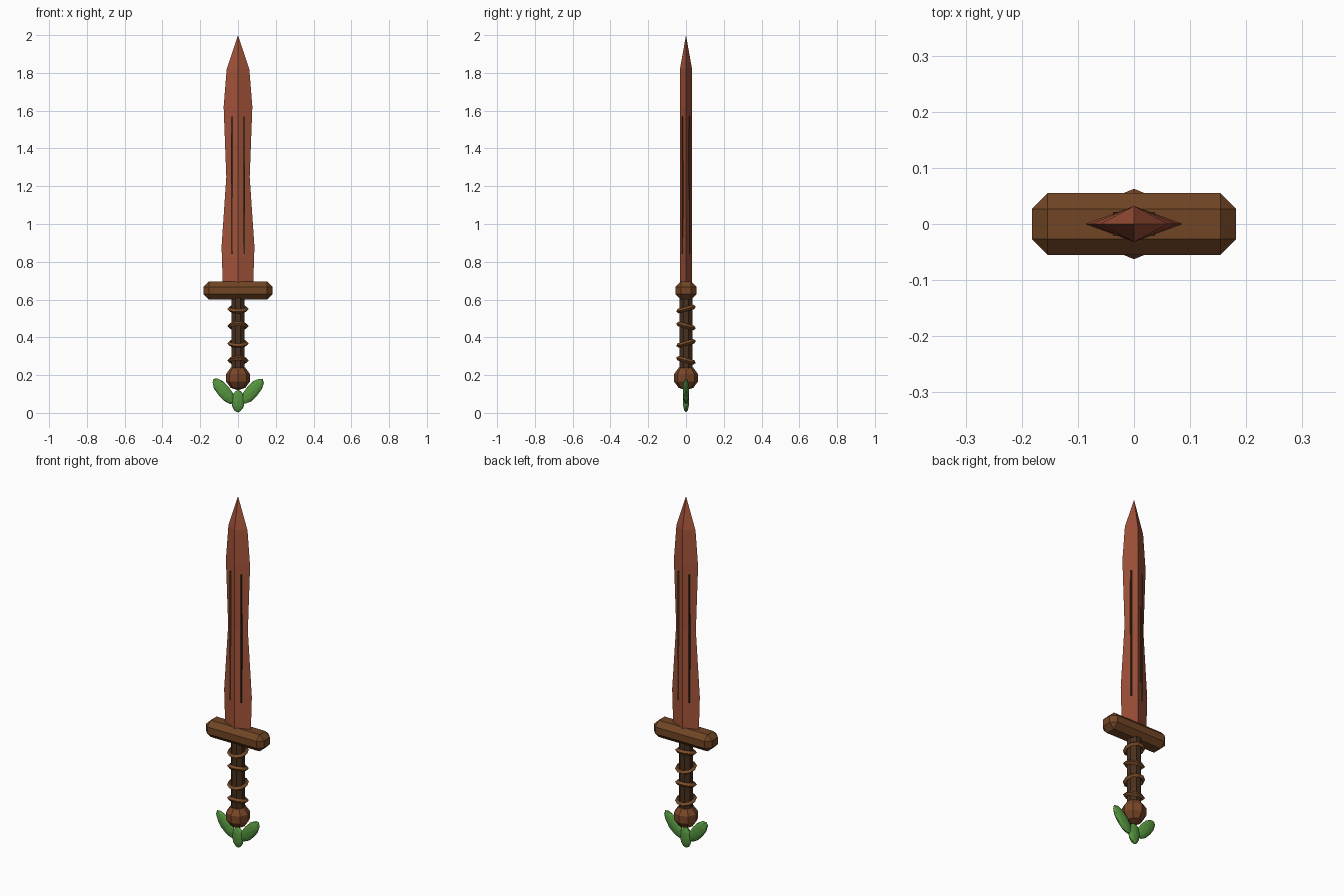
import bpy, bmesh
from math import radians
from mathutils import Matrix, Vector

cube = bpy.data.objects.get("Cube")
if cube:
    bpy.data.objects.remove(cube, do_unlink=True)


def material(name, rgb):
    mat = bpy.data.materials.new(name)
    mat.use_nodes = True
    mat.diffuse_color = (*rgb, 1)
    bsdf = mat.node_tree.nodes["Principled BSDF"]
    bsdf.inputs["Base Color"].default_value = (*rgb, 1)
    bsdf.inputs["Roughness"].default_value = 0.8
    return mat


RED = material("red wood", (0.36, 0.085, 0.042))
GROOVE = material("dark groove", (0.045, 0.02, 0.01))
BROWN = material("guard brown", (0.165, 0.06, 0.018))
POMMEL = material("pommel brown", (0.19, 0.062, 0.02))
DARK = material("grip brown", (0.065, 0.03, 0.013))
VINE = material("vine brown", (0.2, 0.075, 0.022))
GREEN = material("leaf green", (0.09, 0.30, 0.05))


def finish(bm, name, mat):
    bmesh.ops.recalc_face_normals(bm, faces=bm.faces)
    mesh = bpy.data.meshes.new(name)
    bm.to_mesh(mesh)
    bm.free()
    mesh.materials.append(mat)
    obj = bpy.data.objects.new(name, mesh)
    bpy.context.collection.objects.link(obj)
    return obj


def box(name, center, size, mat):
    bm = bmesh.new()
    bmesh.ops.create_cube(bm, size=1, matrix=Matrix.Translation(center) @ Matrix.Diagonal((*size, 1)))
    return finish(bm, name, mat)


# Blade: diamond section lofted through changing widths to a point
bm = bmesh.new()
rings = []
for z, w in [(0.66, 0.08), (0.88, 0.087), (1.25, 0.062), (1.62, 0.076), (1.82, 0.06)]:
    rings.append([bm.verts.new(p) for p in ((w, 0, z), (0, 0.032, z), (-w, 0, z), (0, -0.032, z))])
for low, high in zip(rings, rings[1:]):
    for i in range(4):
        j = (i + 1) % 4
        bm.faces.new((low[i], low[j], high[j], high[i]))
tip = bm.verts.new((0, 0, 2))
for i in range(4):
    bm.faces.new((rings[-1][i], rings[-1][(i + 1) % 4], tip))
bm.faces.new(rings[0])
finish(bm, "blade", RED)

# Thin dark grooves on both faces of the blade
for side, sx in (("left", 1), ("right", -1)):
    for face, sy in (("front", -1), ("back", 1)):
        box(f"{face}_{side}_groove", (sx * 0.032, sy * 0.017, 1.205), (0.01, 0.009, 0.73), GROOVE)

# Chamfered crossguard
guard = box("guard", (0, 0, 0.648), (0.364, 0.11, 0.095), BROWN)
bevel = guard.modifiers.new("chamfer", "BEVEL")
bevel.width, bevel.segments = 0.028, 1

# Eight-sided grip
bm = bmesh.new()
bmesh.ops.create_cone(bm, cap_ends=True, segments=8, radius1=0.038, radius2=0.038, depth=0.39,
                      matrix=Matrix.Translation((0, 0, 0.415)) @ Matrix.Rotation(radians(22.5), 4, "Z"))
finish(bm, "grip", DARK)

# Vine rings around the grip, tilted in alternating directions
for n, z in enumerate((0.55, 0.46, 0.368, 0.278)):
    bpy.ops.mesh.primitive_torus_add(major_segments=10, minor_segments=4, major_radius=0.045,
                                     minor_radius=0.012, location=(0, 0, z),
                                     rotation=(radians(15 if n % 2 == 0 else -15), 0, 0))
    ring = bpy.context.object
    ring.name = f"vine_ring_{n + 1}"
    ring.data.materials.append(VINE)
    for poly in ring.data.polygons:
        poly.use_smooth = False

# Faceted pommel
bm = bmesh.new()
bmesh.ops.create_uvsphere(bm, u_segments=8, v_segments=5, radius=0.066,
                          matrix=Matrix.Translation((0, 0, 0.186)))
finish(bm, "pommel", POMMEL)


# Flat faceted leaves sprouting below the pommel
def leaf(name, center, length, width, lean):
    bm = bmesh.new()
    bmesh.ops.create_icosphere(bm, subdivisions=2, radius=1)
    bmesh.ops.transform(bm, verts=bm.verts, matrix=Matrix.Translation(Vector(center))
                        @ Matrix.Rotation(radians(lean), 4, "Y")
                        @ Matrix.Diagonal((width, 0.017, length, 1)))
    finish(bm, name, GREEN)


leaf("left_leaf", (0.076, 0, 0.115), 0.085, 0.036, 40)
leaf("right_leaf", (-0.076, 0, 0.115), 0.085, 0.036, -40)
leaf("center_leaf", (0, 0, 0.062), 0.06, 0.035, 0)
